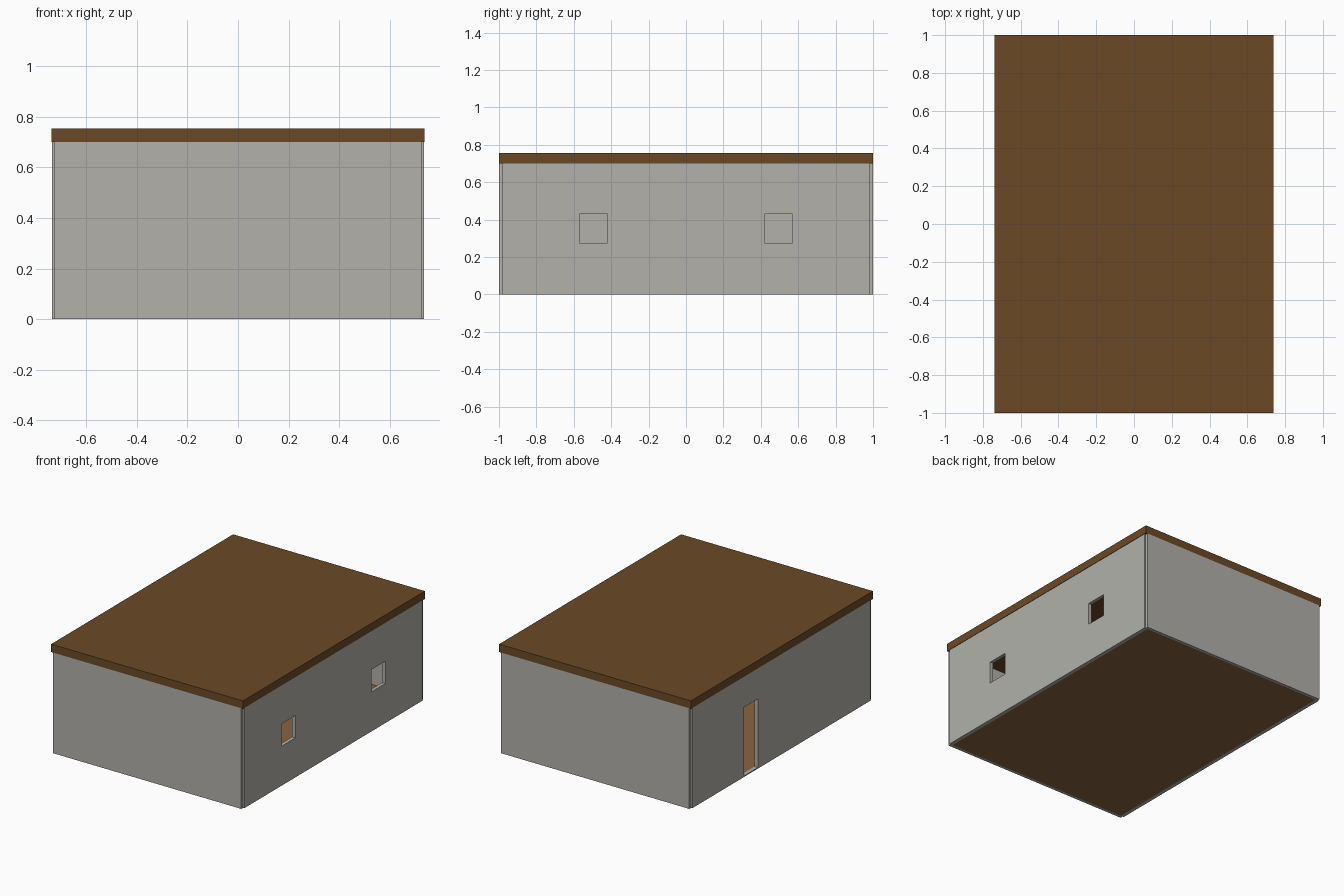
import bpy

if "Cube" in bpy.data.objects:
    bpy.data.objects.remove(bpy.data.objects["Cube"])


def srgb(r, g, b):
    lin = [(c / 255 / 12.92) if c < 10 else ((c / 255 + 0.055) / 1.055) ** 2.4 for c in (r, g, b)]
    return (*lin, 1.0)


def material(name, rgb):
    m = bpy.data.materials.new(name)
    m.diffuse_color = srgb(*rgb)
    m.use_nodes = True
    m.node_tree.nodes["Principled BSDF"].inputs["Base Color"].default_value = m.diffuse_color
    return m


GREY = material("wall grey", (178, 177, 170))
BROWN = material("roof brown", (107, 73, 37))
TAN = material("floor tan", (137, 101, 67))


def box(name, x, y, z, mat):
    """Box from (min, max) ranges on each axis."""
    bpy.ops.mesh.primitive_cube_add(size=1)
    ob = bpy.context.object
    ob.name = name
    lo, hi = zip(x, y, z)
    for v in ob.data.vertices:
        v.co = [hi[i] if v.co[i] > 0 else lo[i] for i in range(3)]
    ob.data.materials.append(mat)
    return ob


def cut(wall, name, x, y, z):
    """Cut an opening through a wall with a hidden box."""
    cutter = box(name, x, y, z, GREY)
    cutter.hide_render = True
    cutter.hide_viewport = True
    cutter.display_type = 'WIRE'
    mod = wall.modifiers.new(name, 'BOOLEAN')
    mod.operation = 'DIFFERENCE'
    mod.solver = 'EXACT'
    mod.object = cutter


W, L, H = 0.735, 1.0, 0.70   # half width, half length, wall height
T = 0.025                    # side wall thickness

# floor and flat roof
box("floor", (-W + T, W - T), (-0.98, 0.98), (0, 0.008), TAN)
box("roof", (-W - 0.003, W + 0.003), (-L, L), (H, 0.755), BROWN)

# front and back walls, slightly narrower so the corners are notched
box("front_wall", (-0.725, 0.725), (-L, -0.98), (0, H), GREY)
box("back_wall", (-0.725, 0.725), (0.98, L), (0, H), GREY)

# right wall with two windows
right = box("right_wall", (W - T, W), (-0.98, 0.98), (0, H), GREY)
for name, y0 in (("front_window_cutter", -0.57), ("back_window_cutter", 0.42)):
    cut(right, name, (W - 0.1, W + 0.1), (y0, y0 + 0.15), (0.275, 0.43))

# left wall with a doorway above a thin sill
left = box("left_wall", (-W, -W + T), (-0.98, 0.98), (0, H), GREY)
cut(left, "door_cutter", (-W - 0.1, -W + 0.1), (0.26, 0.41), (0.008, 0.485))
